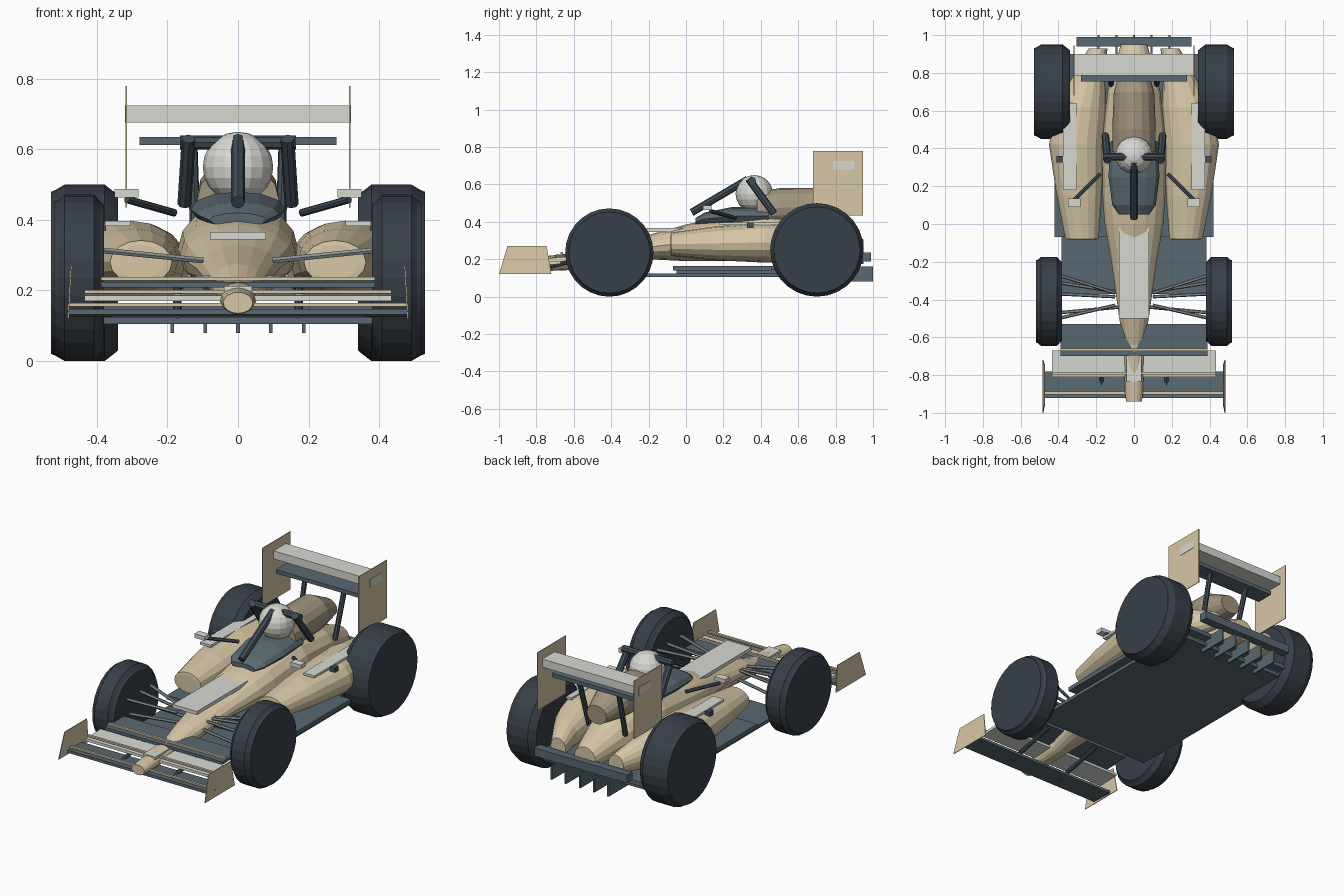
import bpy, bmesh
from math import sin, cos, tau
from mathutils import Vector

if "Cube" in bpy.data.objects:
    bpy.data.objects.remove(bpy.data.objects["Cube"])


def material(name, rgb):
    m = bpy.data.materials.new(name)
    m.diffuse_color = (*rgb, 1)
    m.use_nodes = True
    m.node_tree.nodes["Principled BSDF"].inputs["Base Color"].default_value = m.diffuse_color
    return m


TAN = material("tan", (0.68, 0.57, 0.38))
BROWN = material("brown", (0.36, 0.30, 0.21))
SLATE = material("slate", (0.10, 0.14, 0.165))
DARK = material("dark", (0.055, 0.075, 0.095))
RUBBER = material("rubber", (0.04, 0.05, 0.065))
LIGHT = material("light", (0.69, 0.69, 0.65))
STEEL = material("steel", (0.26, 0.29, 0.32))


def finish(name, bm, mat):
    bmesh.ops.recalc_face_normals(bm, faces=bm.faces)
    me = bpy.data.meshes.new(name)
    bm.to_mesh(me)
    bm.free()
    ob = bpy.data.objects.new(name, me)
    bpy.context.collection.objects.link(ob)
    me.materials.append(mat)
    return ob


def skin(name, rings, mat):
    """Bridge equal-sized point rings and cap both ends."""
    bm = bmesh.new()
    vs = [[bm.verts.new(p) for p in r] for r in rings]
    n = len(vs[0])
    for a, b in zip(vs, vs[1:]):
        for i in range(n):
            j = (i + 1) % n
            bm.faces.new((a[i], a[j], b[j], b[i]))
    bm.faces.new(vs[0])
    bm.faces.new(vs[-1])
    return finish(name, bm, mat)


def loft(name, sections, mat, n=16):
    """Elliptical sections (y, x, z, rx, rz) along the car."""
    return skin(name, [[(x + rx * cos(tau * i / n), y, z + rz * sin(tau * i / n))
                        for i in range(n)] for y, x, z, rx, rz in sections], mat)


def box(name, x0, x1, y0, y1, z0, z1, mat, pitch=0.0):
    """Box by limits; pitch raises the rear edge."""
    rings = [[(x, y0, z0), (x, y1, z0 + pitch), (x, y1, z1 + pitch), (x, y0, z1)]
             for x in (x0, x1)]
    return skin(name, rings, mat)


def rod(name, a, b, r, mat, n=8):
    a, b = Vector(a), Vector(b)
    d = b - a
    q = d.to_track_quat('Z', 'Y')
    off = [q @ Vector((r * cos(tau * i / n), r * sin(tau * i / n), 0)) for i in range(n)]
    return skin(name, [[p + o for o in off] for p in (a, b)], mat)


def plate(name, x, pts, mat, t=0.004, lean=0.0):
    """Thin upright side plate from (y, z) points."""
    z0 = min(z for y, z in pts)
    return skin(name, [[(x + d + lean * (z - z0), y, z) for y, z in pts]
                       for d in (-t / 2, t / 2)], mat)


def wheel(name, s, x0, x1, y, r, n=28):
    w = x1 - x0
    prof = [(x0, r * .88), (x0 + .012, r * .92), (x0 + w * .2, r), (x1 - w * .2, r),
            (x1 - .012, r * .94), (x1, r * .92)]
    return skin(name, [[(s * x, y + k * cos(tau * i / n), r + k * sin(tau * i / n))
                        for i in range(n)] for x, k in prof], RUBBER)


# Main body, engine cover and cockpit surround
loft("main_body", [(-.94, 0, .165, .042, .03), (-.90, 0, .166, .047, .034),
                   (-.64, 0, .185, .055, .044), (-.5, 0, .215, .078, .06),
                   (-.2, 0, .265, .12, .065), (0, 0, .288, .155, .098),
                   (.12, 0, .30, .165, .11), (.42, 0, .32, .17, .13),
                   (.7, 0, .29, .14, .12), (.95, 0, .24, .07, .065)], TAN)
loft("engine_cover", [(.38, 0, .46, .115, .10), (.5, 0, .475, .115, .105),
                      (.7, 0, .48, .107, .10), (.84, 0, .455, .065, .055)], BROWN)
loft("cockpit_surround", [(.05, 0, .40, .08, .02), (.1, 0, .415, .115, .035),
                          (.25, 0, .43, .135, .05), (.44, 0, .43, .125, .05)], SLATE, 12)
box("nose_panel", -.08, .08, -.5, 0, .345, .366, LIGHT)
box("nose_tip_panel", -.04, .04, -.835, -.65, .195, .212, LIGHT)

# Driver helmet
bm = bmesh.new()
bmesh.ops.create_uvsphere(bm, u_segments=16, v_segments=10, radius=.1)
bmesh.ops.translate(bm, verts=bm.verts, vec=(0, .365, .55))
finish("helmet", bm, LIGHT)

# Head protection frame
rod("halo_front_post", (0, .03, .45), (0, .33, .627), .02, DARK)
rod("halo_cross_bar", (-.165, .355, .62), (.165, .355, .62), .02, DARK)

# Floor and diffuser
box("floor_lower", -.385, .385, -.37, .86, .105, .125, SLATE)
box("floor_upper", -.42, .42, -.07, .46, .14, .165, SLATE)
box("floor_core", -.36, .36, -.05, .85, .12, .145, SLATE)
box("floor_rear", -.35, .35, .46, .90, .14, .165, SLATE)
box("rear_beam", -.305, .305, .94, .99, .187, .235, SLATE)
for i in range(-2, 3):
    box("diffuser_fin", i * .0935 - .005, i * .0935 + .005, .82, 1.0, .08, .16, SLATE)

# Front wing elements with trim strips
for name, hw, y0, y1, z, pitch, mat, sy, sz in (
        ("front_wing_main", .482, -.92, -.78, .132, -.006, SLATE, -.895, .16),
        ("front_wing_middle", .435, -.81, -.67, .17, .004, LIGHT, -.79, .197),
        ("front_wing_upper", .388, -.70, -.53, .208, .004, SLATE, -.665, .233)):
    box(name, -hw, hw, y0, y1, z, z + .016, mat, pitch)
    box(name + "_strip", -hw, hw, sy - .007, sy + .007, sz - .005, sz + .005, TAN)

# Rear wing elements
box("rear_wing_upper", -.321, .321, .785, .90, .677, .725, LIGHT)
box("rear_wing_lower", -.28, .28, .755, .86, .612, .635, SLATE)

for s in (1, -1):
    # Wheels
    wheel("front_wheel", s, .38, .52, -.41, .236)
    wheel("rear_wheel", s, .34, .53, .70, .25)
    # Side pods with inlet, top panel and small winglet
    loft("side_pod", [(-.082, s * .277, .28, .065, .05), (-.08, s * .275, .28, .088, .062),
                      (.15, s * .29, .285, .12, .09), (.42, s * .305, .29, .145, .108),
                      (.62, s * .28, .285, .132, .105), (.8, s * .235, .265, .08, .085),
                      (.93, s * .19, .245, .05, .055)], TAN)
    box("side_pod_panel", s * .305, s * .377, .18, .64, .383, .397, LIGHT)
    box("side_pod_winglet", s * .375, s * .41, .325, .36, .37, .397, DARK)
    # Mirrors
    box("mirror", s * .282, s * .35, .09, .135, .464, .488, LIGHT)
    rod("mirror_stalk", (s * .315, .13, .458), (s * .18, .265, .42), .011, DARK)
    # Halo side posts
    rod("halo_side_post", (s * .14, .335, .63), (s * .152, .47, .445), .02, DARK)
    # Front suspension arms
    for yo, yi in ((-.27, -.365), (-.37, -.385), (-.50, -.43)):
        rod("upper_arm", (s * .40, yo, .315), (s * .10, yi, .285), .009, STEEL, 6)
    for yo, yi in ((-.31, -.36), (-.47, -.44)):
        rod("lower_arm", (s * .40, yo, .215), (s * .08, yi, .235), .009, STEEL, 6)
    # Wing end plates and struts
    plate("front_end_plate", s * .482, [(-1, .12), (-.72, .12), (-.745, .27), (-.955, .27)],
          TAN, lean=-s * .06)
    plate("rear_end_plate", s * .317, [(.68, .435), (.945, .435), (.945, .78), (.68, .78)], TAN)
    rod("front_wing_pylon", (s * .172, -.86, .132), (s * .172, -.54, .205), .012, DARK)
    rod("rear_wing_strut", (s * .13, .82, .62), (s * .12, .74, .33), .015, DARK)
